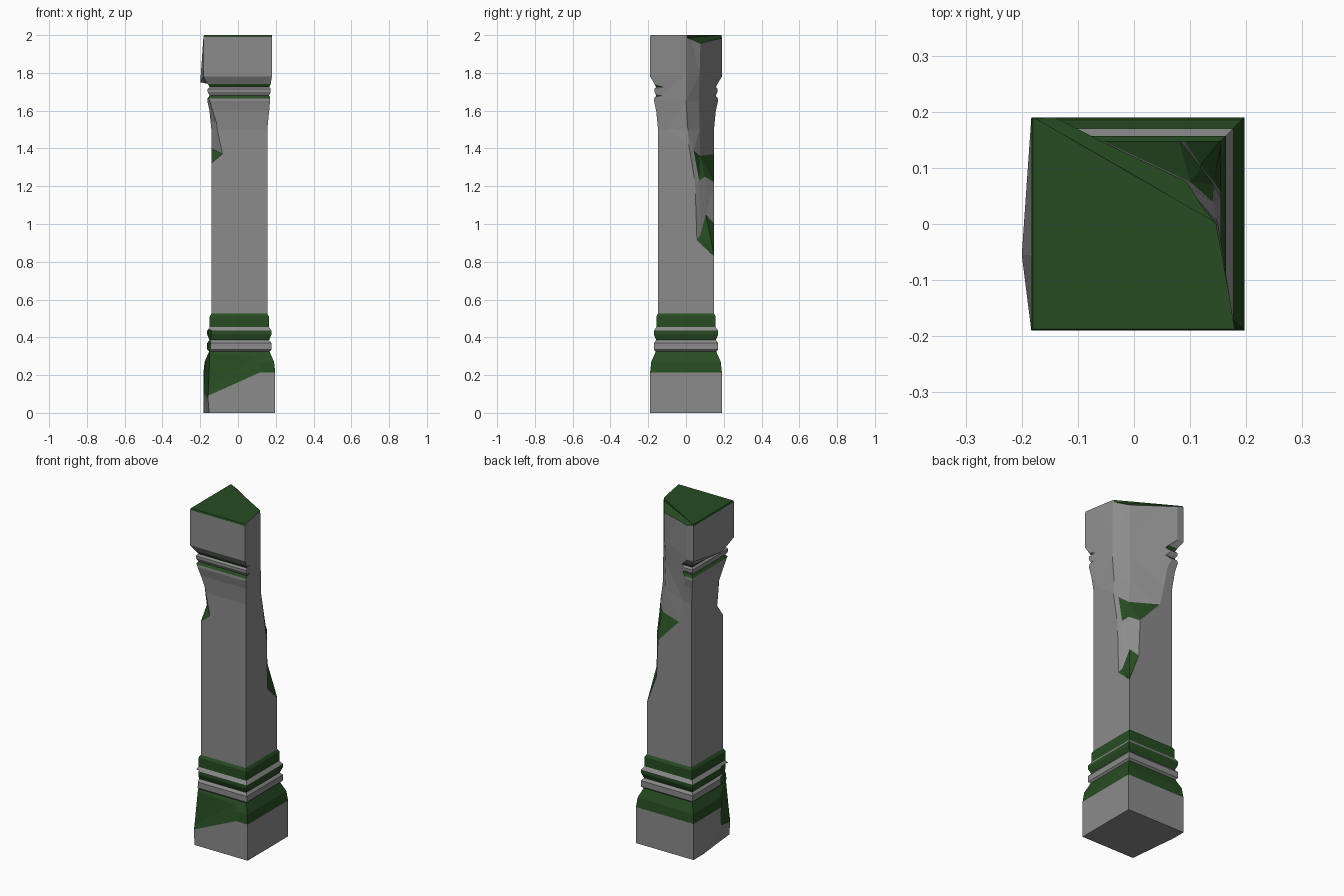
import bpy, bmesh

if "Cube" in bpy.data.objects:
    bpy.data.objects.remove(bpy.data.objects["Cube"])

CX = 0.007
stone = bpy.data.materials.new("stone")
stone.diffuse_color = (0.26, 0.26, 0.26, 1)
stone.use_nodes = True
stone.node_tree.nodes["Principled BSDF"].inputs["Base Color"].default_value = stone.diffuse_color
moss = bpy.data.materials.new("moss")
moss.diffuse_color = (0.02, 0.073, 0.016, 1)
moss.use_nodes = True
moss.node_tree.nodes["Principled BSDF"].inputs["Base Color"].default_value = moss.diffuse_color


def make(name, bm):
    bmesh.ops.recalc_face_normals(bm, faces=bm.faces)
    me = bpy.data.meshes.new(name)
    bm.to_mesh(me)
    bm.free()
    me.materials.append(stone)
    me.materials.append(moss)
    ob = bpy.data.objects.new(name, me)
    bpy.context.collection.objects.link(ob)
    return ob


def loft(name, rings, mat):
    """Closed skin through rings; mat(i, k) gives the material of quad k above ring i."""
    bm = bmesh.new()
    vs = [[bm.verts.new(p) for p in r] for r in rings]
    n = len(vs[0])
    for i in range(len(vs) - 1):
        for k in range(n):
            l = (k + 1) % n
            f = bm.faces.new((vs[i][k], vs[i][l], vs[i + 1][l], vs[i + 1][k]))
            f.material_index = mat(i, k)
    bm.faces.new(vs[0])
    bm.faces.new(vs[-1]).material_index = mat(len(vs) - 1, 0)
    bmesh.ops.triangulate(bm, faces=[f for f in bm.faces])
    return make(name, bm)


def hull(name, pts, mat):
    bm = bmesh.new()
    for p in pts:
        bm.verts.new(p)
    bmesh.ops.convex_hull(bm, input=bm.verts)
    for f in bm.faces:
        f.material_index = mat
    return make(name, bm)


def carve(target, cutter):
    cutter.hide_render = True
    m = target.modifiers.new("chip", 'BOOLEAN')
    m.operation, m.solver, m.object = 'DIFFERENCE', 'EXACT', cutter
    bpy.context.view_layer.update()
    ev = target.evaluated_get(bpy.context.evaluated_depsgraph_get())
    me = bpy.data.meshes.new_from_object(ev)
    target.modifiers.clear()
    target.data = me
    bpy.data.objects.remove(cutter)


# Square moulded pillar: (height, half width, mossy above)
PROFILE = [(0, .19, 0), (.215, .19, 1), (.27, .184, 1), (.325, .16, 0),
           (.335, .17, 0), (.37, .17, 0), (.385, .158, 1), (.415, .17, 1),
           (.435, .17, 0), (.455, .157, 1), (.51, .157, 1), (.525, .148, 0),
           (1.5, .148, 0), (1.6, .158, 0), (1.65, .169, 0), (1.665, .168, 1),
           (1.68, .157, 0), (1.70, .168, 0), (1.715, .168, 0), (1.725, .158, 1),
           (1.742, .167, 0), (1.78, .19, 0), (1.99, .19, 1), (2.0, .187, 1)]
rings = []
for z, h, _ in PROFILE:
    left = (CX - h, -.055, z) if z != 1.78 else (-.2, -.055, 1.75)
    rings.append([(CX - h, -h, z), (CX + h, -h, z), (CX + h, h, z),
                  (CX - h, h, z), left])
pillar = loft("pillar", rings, lambda i, k: PROFILE[i][2])

# Big break down the back right corner: inner path of each section
BREAK = [[(.158, .146, .82), (.158, .150, .82), (.157, .151, .82), (.153, .151, .82)],
         [(.157, .055, .91), (.142, .075, .94), (.118, .105, 1.05), (.09, .150, 1.0)],
         [(.157, .045, 1.22), (.142, .07, 1.23), (.12, .10, 1.25), (.08, .150, 1.22)],
         [(.157, .015, 1.40), (.14, .04, 1.39), (.10, .075, 1.36), (-.06, .150, 1.37)],
         [(.157, -.12, 1.5), (.146, .01, 1.5), (.088, .073, 1.5), (-.09, .150, 1.5)],
         [(.17, -.175, 1.65), (.15, .0, 1.65), (.085, .068, 1.65), (-.12, .172, 1.65)],
         [(.18, -.192, 1.79), (.15, .0, 1.79), (.09, .072, 1.79), (-.145, .192, 1.79)],
         [(.18, -.192, 2.1), (.145, .0, 2.1), (.095, .08, 2.1), (-.145, .192, 2.1)]]
sections = [s + [(s[3][0] - .05, .4, s[3][2]), (.4, .4, s[1][2]),
                 (.4, s[0][1] - .1, s[0][2])] for s in BREAK]
carve(pillar, loft("corner_break", sections,
                   lambda i, k: int((i == 0 and k < 3) or (i == 2 and k in (1, 2)))))

# Sunken mossy top beside the break
dip = [(-.19, .196, 2.001), (.16, -.005, 1.985), (.11, .1, 1.93), (-.1, .21, 1.95)]
carve(pillar, hull("top_dip", dip + [(x, y, 2.1) for x, y, z in dip], 1))

# Chip under the capital on the front left edge
chip = [[(-.143, -.150, 1.32), (-.144, -.147, 1.32)],
        [(-.08, -.150, 1.37), (-.143, -.09, 1.40)],
        [(-.115, -.151, 1.54), (-.146, -.10, 1.54)],
        [(-.155, -.172, 1.67), (-.165, -.15, 1.67)]]
chip = [s + [(-.3, s[1][1], s[1][2]), (-.3, -.3, s[0][2]), (s[0][0], -.3, s[0][2])]
        for s in chip]
carve(pillar, loft("edge_chip", chip, lambda i, k: int(i == 0)))

# Worn mossy slope on the front of the base
slope = [(-.25, -.191, .045), (.13, -.191, .215), (.1, -.17, .305), (-.2, -.165, .31)]
carve(pillar, hull("base_slope", slope + [(x, -.35, z) for x, y, z in slope], 1))

# Worn front left edge of the base
carve(pillar, hull("base_edge", [(-.157, -.2, .07), (-.186, -.06, .1), (-.14, -.175, .44),
                                 (-.155, -.1, .44), (-.3, -.06, .1), (-.3, -.3, .07),
                                 (-.3, -.3, .44), (-.3, -.1, .44), (-.157, -.3, .07)], 1))

# Broken bottom left edge
carve(pillar, hull("foot_chip", [(-.15, -.2, -.02), (-.158, -.2, .08), (-.187, -.05, .11),
                                 (-.165, -.05, -.02), (-.186, .15, -.02), (-.15, -.3, -.02),
                                 (-.158, -.3, .08), (-.4, -.3, .08), (-.4, -.05, .11),
                                 (-.4, .15, -.02), (-.4, -.3, -.02)], 0))
